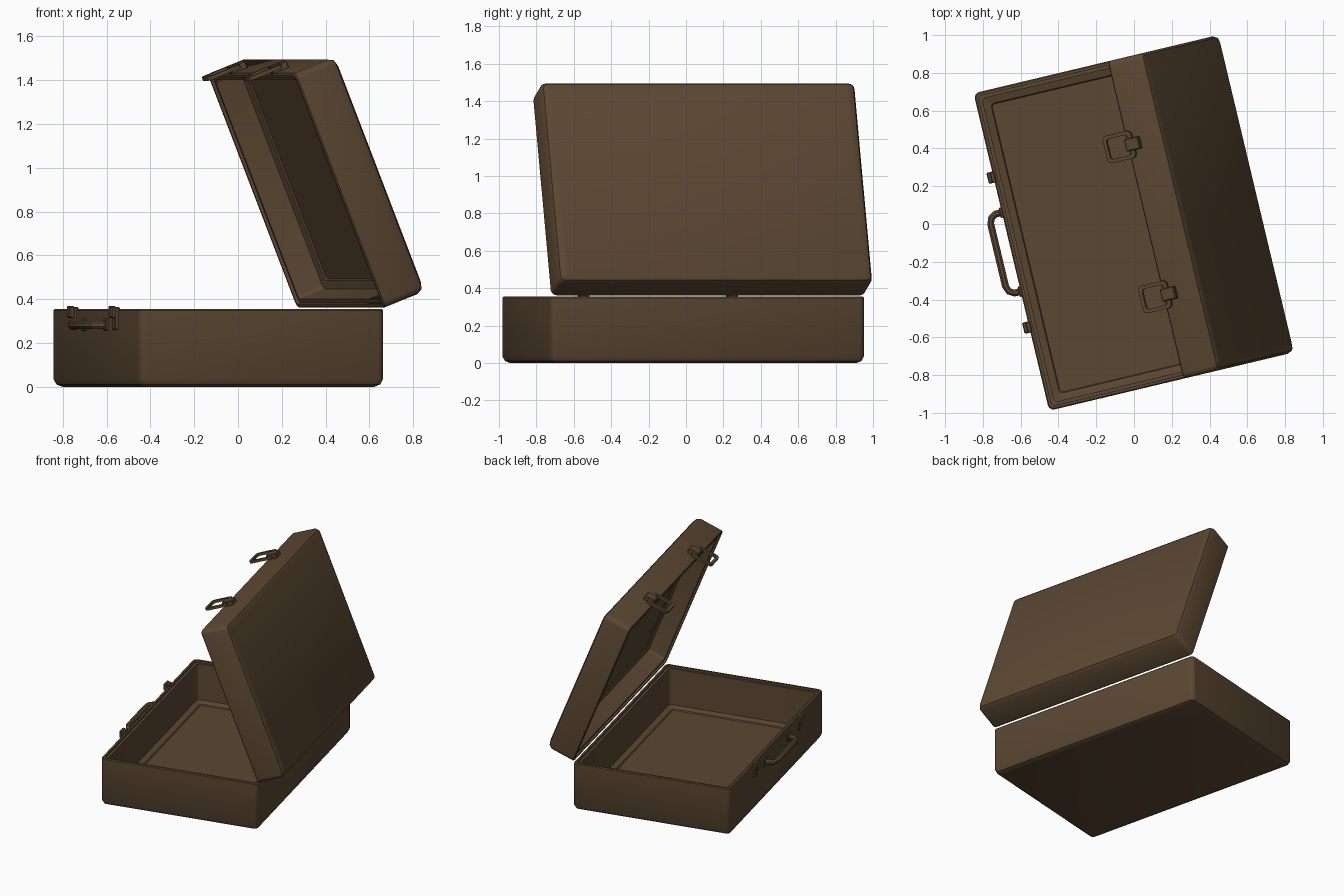
import bpy, bmesh, math
from mathutils import Matrix, Vector

if "Cube" in bpy.data.objects:
    bpy.data.objects.remove(bpy.data.objects["Cube"])

brown = bpy.data.materials.new("brown leather")
brown.diffuse_color = (0.105, 0.063, 0.032, 1)
brown.use_nodes = True
brown.node_tree.nodes["Principled BSDF"].inputs["Base Color"].default_value = brown.diffuse_color

W, L = 1.15, 1.727          # width across hinge, length along hinge
H_BASE, H_LID = 0.355, 0.21

# placement of the base, and of the opened lid hinged on the base's rear rim
BASE = Matrix.Translation((-0.09, -0.015, 0)) @ Matrix.Rotation(math.radians(13.4), 4, 'Z')
LID = BASE @ Matrix.Translation((W / 2, 0, H_BASE + 0.005)) @ Matrix.Rotation(math.radians(68.5), 4, 'Y') \
    @ Matrix.Translation((-W / 2, 0, 0))


def finish(name, bm, matrix):
    bmesh.ops.recalc_face_normals(bm, faces=bm.faces)
    me = bpy.data.meshes.new(name)
    bm.to_mesh(me)
    bm.free()
    me.transform(matrix)
    me.materials.append(brown)
    ob = bpy.data.objects.new(name, me)
    bpy.context.collection.objects.link(ob)
    bpy.context.view_layer.objects.active = ob
    ob.select_set(True)
    bpy.ops.object.shade_smooth_by_angle(angle=math.radians(35))
    ob.select_set(False)
    return ob


def rounded_rect(w, l, r, seg=3):
    pts = []
    for k, (sx, sy) in enumerate(((1, 1), (-1, 1), (-1, -1), (1, -1))):
        for i in range(seg + 1):
            a = math.radians(90 * k + 90 * i / seg)
            pts.append((sx * (w / 2 - r) + r * math.cos(a), sy * (l / 2 - r) + r * math.sin(a)))
    return pts


def loft(bm, rings, closed=False):
    n = len(rings[0])
    pairs = list(zip(rings, rings[1:])) + ([(rings[-1], rings[0])] if closed else [])
    for a, b in pairs:
        for i in range(n):
            bm.faces.new((a[i], a[(i + 1) % n], b[(i + 1) % n], b[i]))
    if not closed:
        bm.faces.new(rings[0])
        bm.faces.new(rings[-1])


def tray(name, h, matrix, flip=False):
    """Open shell with rounded edges, a lipped rim and a stepped floor."""
    steps = [(0.036, 0, 0.02), (0.012, 0.011, 0.025), (0, 0.036, 0.03), (0, h - 0.006, 0.03),
             (0.006, h, 0.025), (0.02, h, 0.02), (0.02, h - 0.015, 0.02), (0.038, h - 0.015, 0.02),
             (0.038, 0.07, 0.02), (0.075, 0.058, 0.02), (0.08, 0.05, 0.02)]
    bm = bmesh.new()
    rings = []
    for inset, z, r in steps:
        z = h - z if flip else z
        rings.append([bm.verts.new((x, y, z)) for x, y in rounded_rect(W - 2 * inset, L - 2 * inset, r)])
    loft(bm, rings)
    return finish(name, bm, matrix)


def box(name, lo, hi, matrix, bevel=0.005):
    bm = bmesh.new()
    bmesh.ops.create_cube(bm, size=1)
    for v in bm.verts:
        v.co = Vector(lo[i] + (v.co[i] + 0.5) * (hi[i] - lo[i]) for i in range(3))
    bmesh.ops.bevel(bm, geom=bm.edges[:], offset=bevel, segments=1, affect='EDGES')
    return finish(name, bm, matrix)


# case shells
tray("base_shell", H_BASE, BASE)
tray("lid_shell", H_LID, LID, flip=True)

# carrying handle: an octagonal bar swept along a bracket path
front = -W / 2
path = [Vector((front + x, y, 0.283)) for x, y in
        ((0.01, 0.215), (-0.035, 0.215), (-0.06, 0.2), (-0.072, 0.17),
         (-0.072, -0.17), (-0.06, -0.2), (-0.035, -0.215), (0.01, -0.215))]
bm = bmesh.new()
rings = []
for i, p in enumerate(path):
    t = (path[min(i + 1, len(path) - 1)] - path[max(i - 1, 0)]).normalized()
    side = t.cross(Vector((0, 0, 1)))
    rings.append([bm.verts.new(p + 0.02 * (side * math.cos(a) + Vector((0, 0, math.sin(a)))))
                  for a in (math.pi / 4 * (k + 0.5) for k in range(8))])
loft(bm, rings)
finish("handle", bm, BASE)

for s, tag in ((1, "rear"), (-1, "near")):
    y = s * 0.408
    # handle mounts
    box(f"handle_mount_{tag}", (front - 0.012, s * 0.215 - 0.028, 0.255),
        (front + 0.01, s * 0.215 + 0.028, 0.311), BASE)
    # catch plates with hook on the base
    box(f"catch_plate_{tag}", (front - 0.016, y - 0.03, 0.26), (front + 0.01, y + 0.03, 0.365), BASE)
    box(f"catch_hook_{tag}", (front - 0.032, y - 0.03, 0.315), (front - 0.01, y + 0.03, 0.37), BASE)

    # clasp tab and wire loop on the lid
    box(f"clasp_tab_{tag}", (front - 0.034, y - 0.034, 0.0), (front + 0.004, y + 0.034, 0.08), LID)
    bm = bmesh.new()
    rings = []
    for inset, x in ((0, -0.03), (0, -0.012), (0.02, -0.012), (0.02, -0.03)):
        rings.append([bm.verts.new((front + x, y + b, a - 0.037))
                      for a, b in rounded_rect(0.165 - 2 * inset, 0.15 - 2 * inset, 0.025 - inset / 2)])
    loft(bm, rings, closed=True)
    finish(f"clasp_loop_{tag}", bm, LID)
